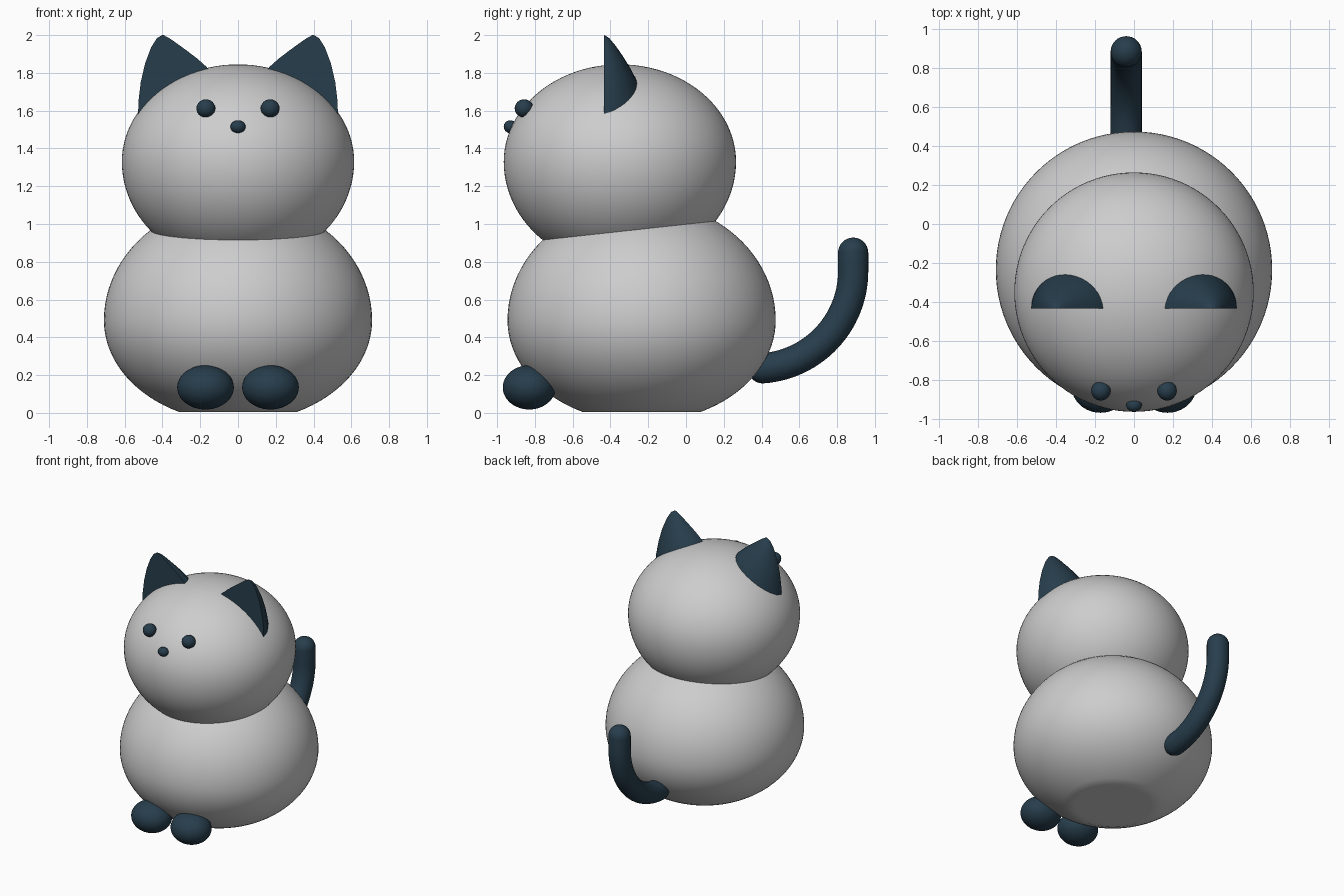
import bpy, bmesh, math
from mathutils import Vector

if "Cube" in bpy.data.objects:
    bpy.data.objects.remove(bpy.data.objects["Cube"], do_unlink=True)


def material(name, rgb):
    m = bpy.data.materials.new(name)
    m.use_nodes = True
    m.diffuse_color = (*rgb, 1)
    m.node_tree.nodes["Principled BSDF"].inputs["Base Color"].default_value = (*rgb, 1)
    return m


GREY = material("light grey fur", (0.61, 0.61, 0.61))
NAVY = material("dark navy fur", (0.02, 0.047, 0.072))


def finish(bm, name, mat, sharp=50):
    bmesh.ops.recalc_face_normals(bm, faces=bm.faces)
    mesh = bpy.data.meshes.new(name)
    bm.to_mesh(mesh)
    bm.free()
    mesh.materials.append(mat)
    ob = bpy.data.objects.new(name, mesh)
    bpy.context.collection.objects.link(ob)
    bpy.ops.object.select_all(action="DESELECT")
    ob.select_set(True)
    bpy.context.view_layer.objects.active = ob
    bpy.ops.object.shade_smooth_by_angle(angle=math.radians(sharp))
    return ob


def ellipsoid(name, mat, centre, width, depth, up, down=None, floor=None, seg=64):
    """Round form whose upper and lower halves may differ in height."""
    bm = bmesh.new()
    bmesh.ops.create_uvsphere(bm, u_segments=seg, v_segments=seg // 2, radius=1)
    for v in bm.verts:
        h = up if v.co.z > 0 else (down or up)
        v.co = Vector((v.co.x * width, v.co.y * depth, v.co.z * h)) + Vector(centre)
        if floor is not None:
            v.co.z = max(v.co.z, floor)
    return finish(bm, name, mat)


def loft(name, mat, rings, sharp=50):
    """Skin a list of closed rings and cap both ends."""
    bm = bmesh.new()
    rows = [[bm.verts.new(p) for p in ring] for ring in rings]
    for a, b in zip(rows, rows[1:]):
        for i in range(len(a)):
            j = (i + 1) % len(a)
            bm.faces.new((a[i], a[j], b[j], b[i]))
    bm.faces.new(rows[0])
    bm.faces.new(rows[-1])
    return finish(bm, name, mat, sharp)


# Body and head
ellipsoid("body", GREY, (0, -0.235, 0.49), 0.71, 0.71, 0.63, 0.54, floor=0.005, seg=96)
ellipsoid("head", GREY, (0, -0.35, 1.33), 0.615, 0.615, 0.515, 0.555, seg=96)

# Ear outline: outer x, outer z, inner x, inner z from base to tip
EAR = [(0.53, 1.54, 0.12, 1.78), (0.527, 1.65, 0.17, 1.835),
       (0.515, 1.75, 0.215, 1.875), (0.492, 1.85, 0.27, 1.917),
       (0.46, 1.935, 0.325, 1.957), (0.43, 1.983, 0.362, 1.983),
       (0.402, 2.0, 0.394, 2.0)]


def ear_ring(side, ox, oz, ix, iz, n=20):
    # half circle behind a flat front
    outer, inner = Vector((side * ox, -0.435, oz)), Vector((side * ix, -0.435, iz))
    mid, half = (outer + inner) / 2, (outer - inner) / 2
    back = Vector((0, half.length * 0.88, 0))
    return [mid + half * math.cos(math.pi * k / n) + back * math.sin(math.pi * k / n)
            for k in range(n + 1)]


# Paired parts
for side, label in ((1, "left"), (-1, "right")):
    loft(f"{label}_ear", NAVY, [ear_ring(side, *row) for row in EAR])
    ellipsoid(f"{label}_eye", NAVY, (side * 0.17, -0.857, 1.612), 0.05, 0.05, 0.048, seg=32)
    ellipsoid(f"{label}_paw", NAVY, (side * 0.172, -0.83, 0.135), 0.15, 0.14, 0.117, seg=48)

# Nose
ellipsoid("nose", NAVY, (0, -0.93, 1.515), 0.04, 0.035, 0.034, seg=32)

# Tail: quarter arc swept upwards with rounded ends
R, N = 0.08, 32
path = [(Vector((-0.04, 0.37 + 0.515 * math.sin(a), 0.75 - 0.515 * math.cos(a))), a)
        for a in (math.radians(4 + 86 * k / 28) for k in range(29))]
path.append((Vector((-0.04, 0.885, 0.848)), math.pi / 2))


def tail_ring(centre, angle, offset=0.0):
    along = Vector((0, math.cos(angle), math.sin(angle)))
    across = Vector((0, -math.sin(angle), math.cos(angle)))
    r = math.sqrt(max(R * R - offset * offset, 1e-6))
    return [centre + along * offset
            + Vector((r, 0, 0)) * math.cos(math.tau * k / N) + across * r * math.sin(math.tau * k / N)
            for k in range(N)]


caps = [R * math.sin(math.pi / 2 * k / 8) for k in range(1, 9)]
rings = [tail_ring(*path[0], -o) for o in reversed(caps)]
rings += [tail_ring(*p) for p in path]
rings += [tail_ring(*path[-1], o) for o in caps]
loft("tail", NAVY, rings)
